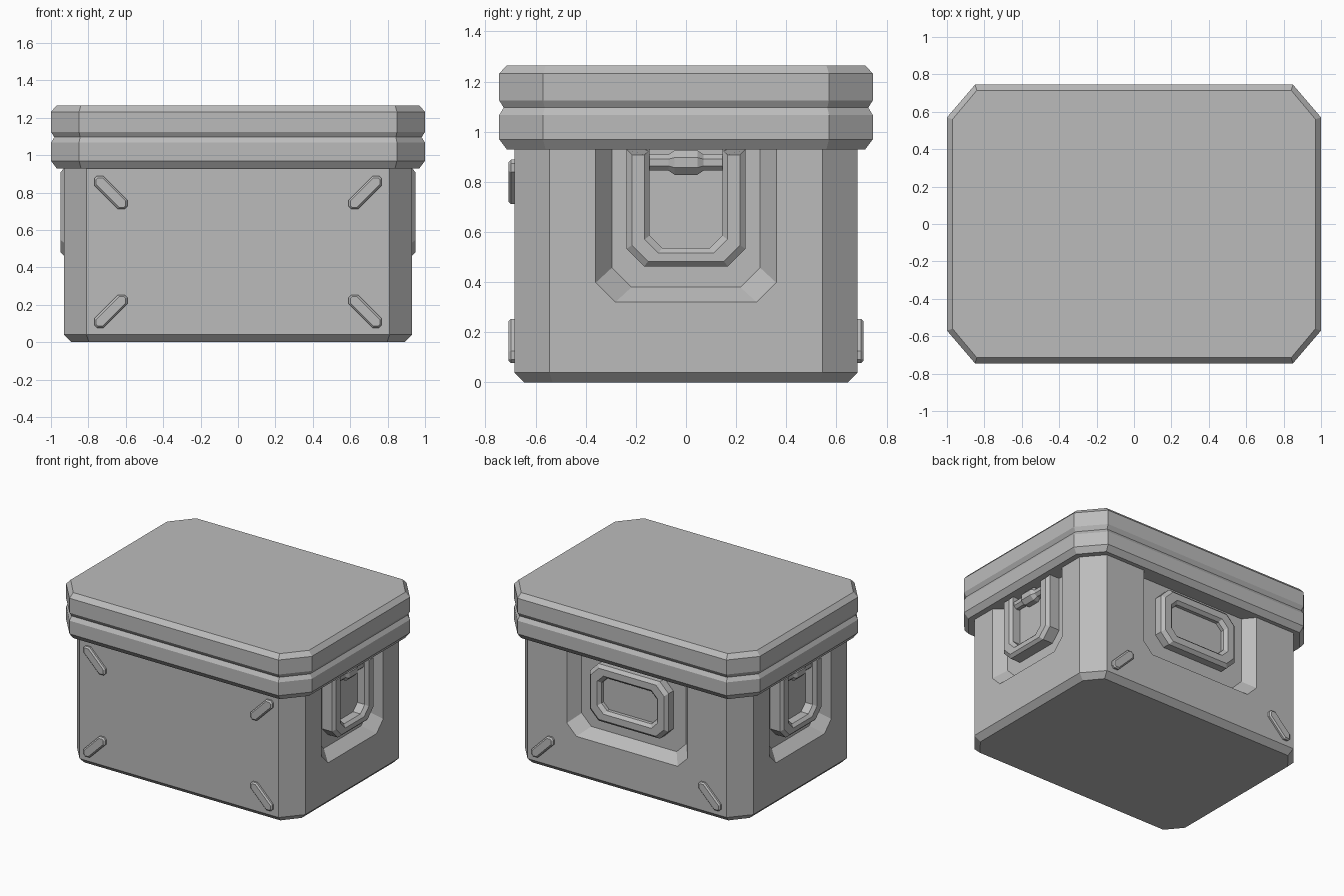
import bpy, bmesh, math

if "Cube" in bpy.data.objects:
    bpy.data.objects.remove(bpy.data.objects["Cube"])

grey = bpy.data.materials.new("plain_grey")
grey.use_nodes = True
grey.diffuse_color = (0.5, 0.5, 0.5, 1)
grey.node_tree.nodes["Principled BSDF"].inputs["Base Color"].default_value = (0.5, 0.5, 0.5, 1)


def loft(name, loops, ring=False, open_ends=False):
    """Skin a stack of point loops; ring joins last loop to first, open_ends makes a strip."""
    bm = bmesh.new()
    rows = [[bm.verts.new(p) for p in loop] for loop in loops]
    n = len(rows[0])
    pairs = list(zip(rows, rows[1:])) + ([(rows[-1], rows[0])] if ring else [])
    for a, b in pairs:
        for i in range(n - 1 if open_ends else n):
            j = (i + 1) % n
            bm.faces.new((a[i], a[j], b[j], b[i]))
    if open_ends:
        bm.faces.new([r[0] for r in rows])
        bm.faces.new([r[-1] for r in rows])
    elif not ring:
        bm.faces.new(rows[0])
        bm.faces.new(rows[-1])
    bmesh.ops.recalc_face_normals(bm, faces=bm.faces)
    mesh = bpy.data.meshes.new(name)
    bm.to_mesh(mesh)
    bm.free()
    mesh.materials.append(grey)
    obj = bpy.data.objects.new(name, mesh)
    bpy.context.collection.objects.link(obj)
    return obj


def octagon(hx, hy, fx, fy, t=0):
    """Cut-corner rectangle, shrunk by t."""
    hx, hy, fx, fy = hx - t, hy - t, fx - t / 3, fy - t / 3
    return [(fx, -hy), (hx, -fy), (hx, fy), (fx, hy),
            (-fx, hy), (-hx, fy), (-hx, -fy), (-fx, -hy)]


def tiers(name, size, levels):
    return loft(name, [[(x, y, z) for x, y in octagon(*size, t)] for z, t in levels])


# Places a (u, z, depth) point on one of the walls
WALLS = {
    "left": lambda u, z, d: (d, u, z),
    "right": lambda u, z, d: (-d, u, z),
    "back": lambda u, z, d: (u, d, z),
    "front": lambda u, z, d: (u, -d, z),
}


def u_path(w, bottom, top, c):
    """U-shaped outline with cut lower corners."""
    return [(-w, top), (-w, bottom + c), (-w + c, bottom),
            (w - c, bottom), (w, bottom + c), (w, top)]


def on_wall(wall, path, d):
    return [WALLS[wall](u, z, d) for u, z in path]


# Body and lid
body = tiers("body", (0.93, 0.685, 0.81, 0.545), [(0, 0.04), (0.04, 0), (0.95, 0)])
tiers("lid", (1.0, 0.745, 0.85, 0.57),
      [(0.93, 0.03), (0.97, 0), (1.067, 0), (1.096, 0.018),
       (1.125, 0), (1.232, 0), (1.265, 0.03)])

# Sloped recesses in the sides and back
for wall, face, w, bottom in (("left", 0.93, 0.36, 0.32), ("right", 0.93, 0.36, 0.32),
                              ("back", 0.685, 0.49, 0.31)):
    outer = u_path(w, bottom, 1.0, 0.078)
    inner = u_path(w - 0.065, bottom + 0.06, 1.0, 0.078)
    cutter = loft("recess_cutter", [on_wall(wall, outer, face + 0.05),
                                    on_wall(wall, outer, face),
                                    on_wall(wall, inner, face - 0.08)])
    cutter.hide_render = True
    mod = body.modifiers.new("recess", "BOOLEAN")
    mod.object = cutter
    mod.solver = "EXACT"
    bpy.context.view_layer.objects.active = body
    bpy.ops.object.modifier_apply(modifier=mod.name)
    bpy.data.objects.remove(cutter)

# Side handles: U frame, backing plate and hinge bar
for wall in ("left", "right"):
    loft(wall + "_handle_frame", [
        on_wall(wall, u_path(0.238, 0.463, 0.93, 0.07), 0.84),
        on_wall(wall, u_path(0.238, 0.463, 0.93, 0.07), 0.93),
        on_wall(wall, u_path(0.216, 0.482, 0.908, 0.065), 0.95),
        on_wall(wall, u_path(0.165, 0.516, 0.908, 0.055), 0.95),
        on_wall(wall, u_path(0.145, 0.536, 0.93, 0.05), 0.93),
        on_wall(wall, u_path(0.145, 0.536, 0.93, 0.05), 0.84)], open_ends=True)
    plate = u_path(0.16, 0.52, 0.93, 0.05)
    loft(wall + "_handle_plate", [on_wall(wall, plate, 0.84), on_wall(wall, plate, 0.87)])
    bar = []
    for u, r in ((-0.16, 0.035), (-0.07, 0.035), (-0.045, 0.053),
                 (0.045, 0.053), (0.07, 0.035), (0.16, 0.035)):
        angles = [math.pi * (k + 0.5) / 4 for k in range(8)]
        bar.append([WALLS[wall](u, 0.877 + r * math.sin(a), 0.89 + r * math.cos(a))
                    for a in angles])
    loft(wall + "_hinge_bar", bar)


def panel(w, h, c, d):
    """Cut-corner outline on the back wall, centred on the back plate."""
    return [(x, d, 0.67 + z) for x, z in octagon(w, h, w - c, h - c)]


# Back latch plate: raised frame around a sunken panel
loft("back_frame", [panel(0.32, 0.21, 0.07, 0.6), panel(0.32, 0.21, 0.07, 0.66),
                    panel(0.298, 0.188, 0.065, 0.682), panel(0.245, 0.14, 0.05, 0.682),
                    panel(0.225, 0.12, 0.045, 0.66), panel(0.225, 0.12, 0.045, 0.6)], ring=True)
loft("back_panel", [panel(0.235, 0.13, 0.045, 0.6), panel(0.235, 0.13, 0.045, 0.635)])

# Diagonal lugs pointing at the corners
for wall, heights in (("front", (0.165, 0.8)), ("back", (0.165,))):
    for z0 in heights:
        for sx in (-1, 1):
            sz = 1 if z0 > 0.5 else -1
            loops = []
            for t, d in ((0, 0.67), (0, 0.698), (0.01, 0.708)):
                outline = octagon(0.115, 0.035, 0.09, 0.01, t)
                loops.append([WALLS[wall](sx * (0.68 + (a - b) * math.sqrt(0.5)),
                                          z0 + sz * (a + b) * math.sqrt(0.5), d)
                              for a, b in outline])
            loft(wall + "_lug", loops)
